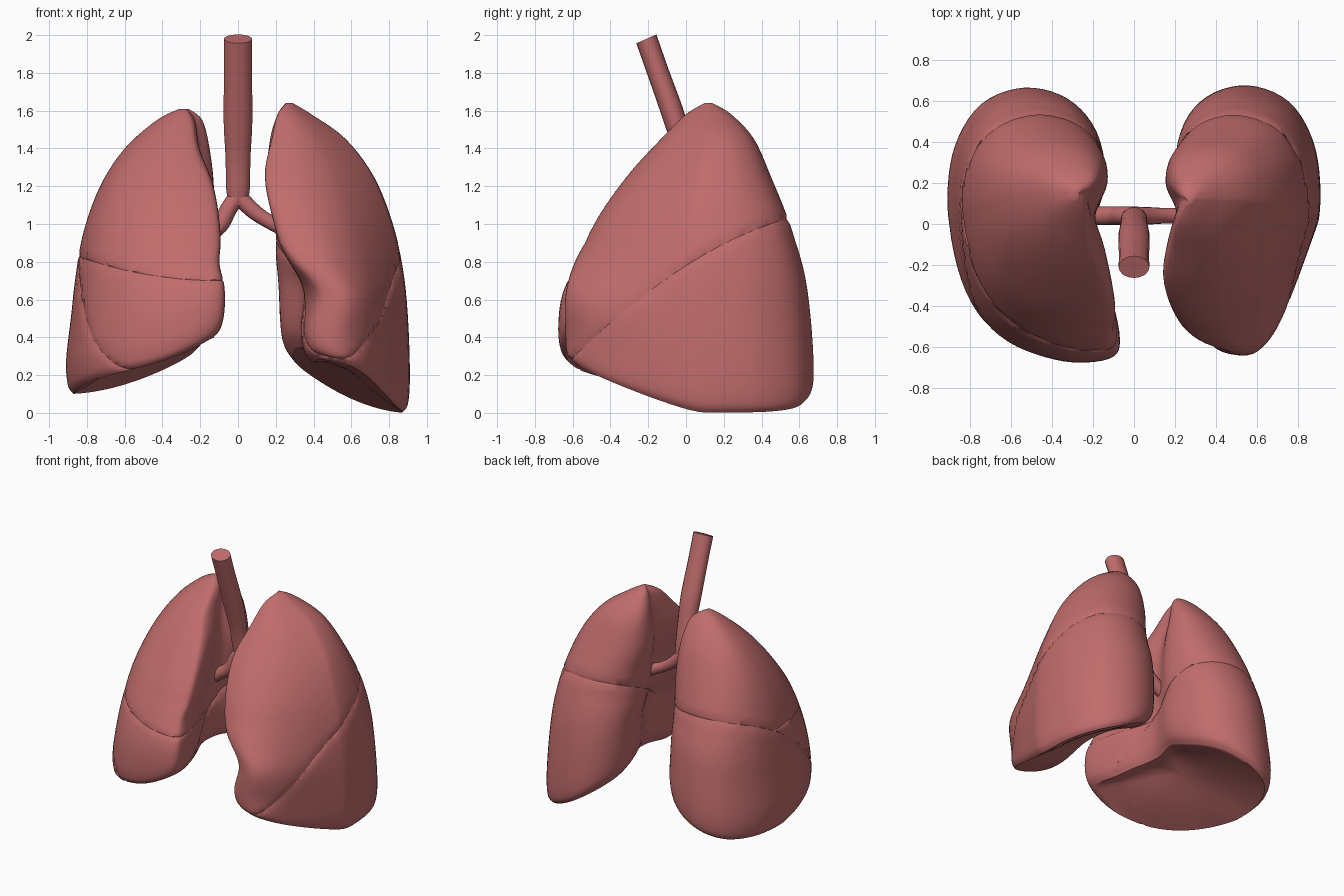
import bpy, bmesh, math
from mathutils import Vector

if "Cube" in bpy.data.objects:
    bpy.data.objects.remove(bpy.data.objects["Cube"])

flesh = bpy.data.materials.new("lung red")
flesh.diffuse_color = (0.53, 0.15, 0.15, 1)
flesh.use_nodes = True
flesh.node_tree.nodes["Principled BSDF"].inputs["Base Color"].default_value = flesh.diffuse_color


def spline(pts, n, closed=False):
    """Catmull-Rom interpolation through points of any dimension."""
    pts = [Vector(p) for p in pts]
    m, out = len(pts), []
    get = (lambda i: pts[i % m]) if closed else (lambda i: pts[max(0, min(m - 1, i))])
    for i in range(m if closed else m - 1):
        a, b, c, d = (get(i + k) for k in (-1, 0, 1, 2))
        for j in range(n):
            t = j / n
            out.append(0.5 * (2 * b + (c - a) * t + (2 * a - 5 * b + 4 * c - d) * t * t
                              + (3 * b - a - 3 * c + d) * t ** 3))
    return out if closed else out + [pts[-1]]


def finish(ob):
    ob.data.materials.clear()
    ob.data.materials.append(flesh)
    bpy.ops.object.select_all(action='DESELECT')
    ob.select_set(True)
    bpy.context.view_layer.objects.active = ob
    bpy.ops.object.shade_smooth_by_angle(angle=math.radians(50))


# Kidney-shaped section: u runs medial to lateral, v front to back
section = spline([(0, .08), (.07, .01), (.33, 0), (.6, .08), (.82, .24), (.96, .43),
                  (1, .6), (.95, .79), (.78, .94), (.5, 1), (.22, .96), (.04, .84),
                  (0, .66), (.1, .47), (.03, .26)], 5, True)
BLEND = 0.9   # below this height the sections lean to follow the base rim


def lung_mesh(side, levels, rim, dome, bulge):
    """Loft sections (z, inner x front, inner x back, outer x, front y, back y)."""
    bm = bmesh.new()
    rows = spline(levels, 5)
    rings = []

    def ring(row, k=1.0):
        z, xf, xb, xo, yf, yb = row
        pts = []
        for u, v in section:
            w = max(0, min(1, 1 - v)) ** 1.5
            xi = xb + (xf - xb) * w
            v -= bulge * v * max(0, .5 - v) * u      # fuller or leaner front side
            pts.append(Vector((xi + (xo - xi) * u, yf + (yb - yf) * v)))
        mid = sum(pts, Vector((0, 0))) / len(pts)
        for p in pts:
            x, y = mid + (p - mid) * k
            r = rim(x, y)
            h = z if z > BLEND else r + (BLEND - r) * z / BLEND
            yield bm.verts.new((side * x, y, h + dome * (1 - k * k)))

    for k in (.04, .2, .35, .5, .65, .78, .88, .95):   # hollow under-surface
        rings.append(list(ring(rows[0], k)))
    for row in rows:                                    # outer wall
        rings.append(list(ring(row)))
    n = len(section)
    for a, b in zip(rings, rings[1:]):
        for i in range(n):
            bm.faces.new((a[i], a[(i + 1) % n], b[(i + 1) % n], b[i]))
    bm.faces.new(rings[0])
    bm.faces.new(rings[-1])
    bmesh.ops.recalc_face_normals(bm, faces=bm.faces)
    return bm


def lobe(name, lung, cuts):
    """Keep the part of the lung above (+1) or below (-1) each fissure surface."""
    bm = lung.copy()
    for fissure, keep in cuts:
        for v in bm.verts:
            v.co.z -= fissure(v.co.x, v.co.y)
        bmesh.ops.bisect_plane(bm, geom=bm.verts[:] + bm.edges[:] + bm.faces[:], dist=1e-5,
                               plane_co=(0, 0, 0), plane_no=(0, 0, -keep), clear_outer=True)
        for v in bm.verts:
            v.co.z += fissure(v.co.x, v.co.y)
    for v in bm.verts:                                  # sink the fissure lips
        if v.is_boundary:
            d = Vector((math.copysign(.5, v.co.x) - v.co.x, .05 - v.co.y, 0))
            v.co += d.normalized() * 0.009
    me = bpy.data.meshes.new(name)
    bm.to_mesh(me)
    bm.free()
    ob = bpy.data.objects.new(name, me)
    bpy.context.collection.objects.link(ob)
    finish(ob)


def oblique_left(x, y):
    return .78 + .62 * y - .3 * y * y


def oblique_right(x, y):
    return .74 + .67 * y - .4 * y * y


def horizontal(x, y):
    return .7 + .11 * ((abs(x) - .1) / .7) ** 2


def base_rim(x, y, medial, reach, front):
    """Height of the lower edge: rises inward, forward and below the root."""
    inward = max(0, .9 - x) / reach
    forward = max(0, min(1, (.1 - y) / .7)) ** 1.3
    arch = .2 * inward ** 2 * math.exp(-((y + .02) / .27) ** 2)
    return math.hypot(medial * inward ** 1.8, front * forward) + arch


# Left lung (viewer's right), with the heart notch in its front margin
left = lung_mesh(1, [
    (0, .43, .27, .87, -.58, .64), (.05, .39, .22, .9, -.62, .67),
    (.2, .38, .2, .91, -.63, .675), (.5, .42, .185, .9, -.63, .655),
    (.75, .28, .19, .875, -.58, .62), (1, .19, .2, .82, -.48, .55),
    (1.25, .14, .16, .72, -.31, .45), (1.45, .18, .17, .57, -.13, .36),
    (1.58, .21, .21, .39, .0, .24), (1.64, .26, .25, .29, .1, .14)],
    lambda x, y: base_rim(x, y, .3, .65, .25), .09, -1.0)
lobe("left_upper_lobe", left, [(oblique_left, 1)])
lobe("left_lower_lobe", left, [(oblique_left, -1)])

# Right lung (viewer's left), three lobes
right = lung_mesh(-1, [
    (0, .12, .22, .87, -.63, .62), (.05, .08, .18, .9, -.66, .655),
    (.2, .06, .16, .91, -.67, .665), (.45, .06, .16, .885, -.65, .65),
    (.7, .09, .16, .86, -.58, .62), (.95, .085, .15, .82, -.48, .55),
    (1.2, .13, .13, .73, -.3, .46), (1.4, .22, .14, .6, -.12, .37),
    (1.55, .25, .18, .43, .04, .26), (1.61, .28, .26, .31, .12, .18)],
    lambda x, y: .1 + base_rim(x, y, .32, .84, .12), .1, 1.2)
lobe("right_upper_lobe", right, [(oblique_right, 1), (horizontal, 1)])
lobe("right_middle_lobe", right, [(oblique_right, 1), (horizontal, -1)])
lobe("right_lower_lobe", right, [(oblique_right, -1)])


def tube(name, pts):
    """Round tube through (x, y, z, radius) points."""
    cu = bpy.data.curves.new(name, 'CURVE')
    cu.dimensions = '3D'
    cu.bevel_depth, cu.bevel_resolution, cu.use_fill_caps = 1, 6, True
    path = spline(pts, 5)
    sp = cu.splines.new('POLY')
    sp.points.add(len(path) - 1)
    for p, q in zip(sp.points, path):
        p.co = (q[0], q[1], q[2], 1)
        p.radius = q[3]
    ob = bpy.data.objects.new(name, cu)
    bpy.context.collection.objects.link(ob)
    bpy.ops.object.select_all(action='DESELECT')
    ob.select_set(True)
    bpy.context.view_layer.objects.active = ob
    bpy.ops.object.convert(target='MESH')
    finish(bpy.context.object)
    return bpy.context.object


# Windpipe, flattened front to back, and its two branches
trachea = tube("trachea", [(0, -.21, 1.98, .075), (0, -.15, 1.8, .074), (0, -.06, 1.55, .076),
                           (0, 0, 1.35, .066), (0, .035, 1.18, .062), (0, .04, 1.1, .045)])
for v in trachea.data.vertices:
    t = v.co.z - 1.1
    axis = .04 - .12 * t - .186 * t * t
    v.co.y = axis + .78 * (v.co.y - axis)
tube("left_bronchus", [(0, .04, 1.15, .045), (.08, .04, 1.07, .042),
                       (.17, .04, 1.01, .038), (.3, .04, .95, .045)])
tube("right_bronchus", [(0, .04, 1.15, .045), (-.05, .04, 1.08, .045),
                        (-.1, .04, .99, .045), (-.22, .04, .9, .045)])
